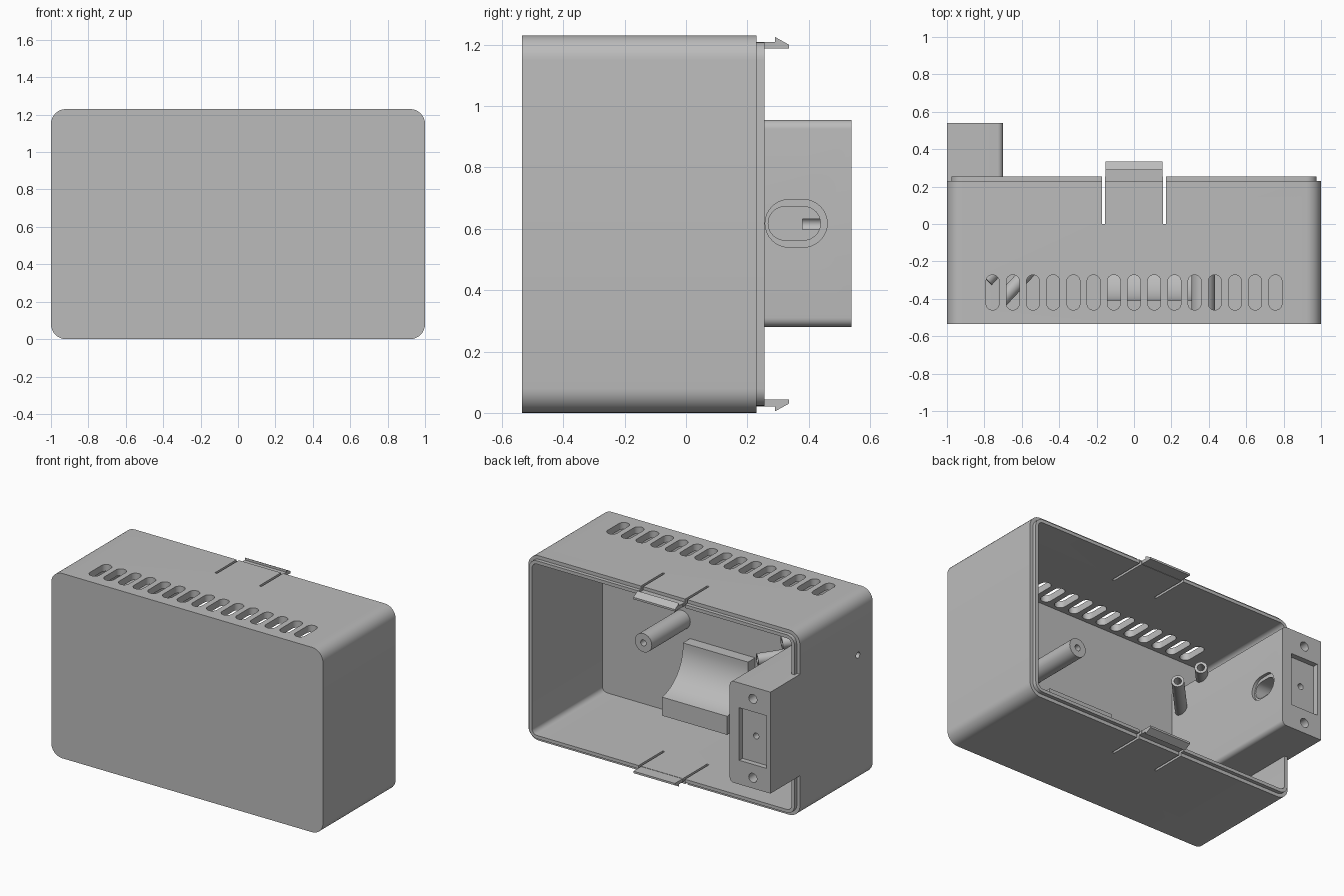
import bpy, bmesh, math
from mathutils import Vector

if "Cube" in bpy.data.objects:
    bpy.data.objects.remove(bpy.data.objects["Cube"], do_unlink=True)

grey = bpy.data.materials.new("plain grey")
grey.use_nodes = True
COLOUR = (0.5, 0.5, 0.5, 1)
grey.diffuse_color = COLOUR
grey.node_tree.nodes["Principled BSDF"].inputs["Base Color"].default_value = COLOUR

W, H = 1.0, 1.23              # half width, full height
FRONT, RIM, LIP, END = -0.535, 0.23, 0.255, 0.54


def finish(bm, name):
    bmesh.ops.recalc_face_normals(bm, faces=bm.faces)
    me = bpy.data.meshes.new(name)
    bm.to_mesh(me)
    bm.free()
    me.materials.append(grey)
    ob = bpy.data.objects.new(name, me)
    bpy.context.collection.objects.link(ob)
    return ob


def prism(name, pts, axis, a, b):
    """Extrude a 2D outline along one axis from a to b."""
    place = {"x": lambda u, v, t: (t, u, v),
             "y": lambda u, v, t: (u, t, v),
             "z": lambda u, v, t: (u, v, t)}[axis]
    bm = bmesh.new()
    base = bm.faces.new([bm.verts.new(place(u, v, a)) for u, v in pts])
    new = bmesh.ops.extrude_face_region(bm, geom=[base])["geom"]
    bmesh.ops.translate(bm, vec=Vector(place(0, 0, b - a)),
                        verts=[g for g in new if isinstance(g, bmesh.types.BMVert)])
    return finish(bm, name)


def rod(name, p, q, r):
    """Round bar between two points."""
    p, q = Vector(p), Vector(q)
    d = q - p
    bm = bmesh.new()
    bmesh.ops.create_cone(bm, cap_ends=True, segments=32, radius1=r, radius2=r, depth=d.length)
    rot = d.to_track_quat("Z", "Y").to_matrix()
    bmesh.ops.rotate(bm, matrix=rot, verts=bm.verts)
    bmesh.ops.translate(bm, vec=(p + q) / 2, verts=bm.verts)
    return finish(bm, name)


def rounded(u0, u1, v0, v1, r, n=8):
    pts = []
    for i, (cu, cv) in enumerate([(u1 - r, v1 - r), (u0 + r, v1 - r),
                                  (u0 + r, v0 + r), (u1 - r, v0 + r)]):
        for k in range(n + 1):
            a = math.pi / 2 * (i + k / n)
            p = (cu + r * math.cos(a), cv + r * math.sin(a))
            if not pts or math.dist(p, pts[-1]) > 1e-5:
                pts.append(p)
    if math.dist(pts[0], pts[-1]) < 1e-5:
        pts.pop()
    return pts


def rect(u0, u1, v0, v1):
    return [(u0, v0), (u1, v0), (u1, v1), (u0, v1)]


def combine(ob, tool, op):
    m = ob.modifiers.new("combine", "BOOLEAN")
    m.operation, m.object, m.solver = op, tool, "EXACT"
    bpy.context.view_layer.update()
    me = bpy.data.meshes.new_from_object(
        ob.evaluated_get(bpy.context.evaluated_depsgraph_get()))
    ob.modifiers.clear()
    ob.data = me
    bpy.data.objects.remove(tool, do_unlink=True)


def cut(ob, tool):
    combine(ob, tool, "DIFFERENCE")


def inset_outline(d):
    return rounded(-W + d, W - d, d, H - d, 0.08 - d)


# Hollow casing with a stepped rim, open at the back
casing = prism("casing", inset_outline(0), "y", FRONT, RIM)
combine(casing, prism("lip", inset_outline(0.023), "y", 0, LIP), "UNION")
cut(casing, prism("cavity", inset_outline(0.045), "y", FRONT + 0.05, 0.4))

# Mounting block flush with the right wall, rounded on its inner edges
R = 0.03
block_outline = [(-W, 0.28)] + [p for p in rounded(-W, -0.7, 0.28, 0.955, R)
                                if p[0] > -0.8] + [(-W, 0.955)]
block_outline.sort(key=lambda p: math.atan2(p[1] - 0.62, p[0] + 0.85))
combine(casing, prism("block", block_outline, "y", FRONT + 0.03, END), "UNION")

# Recess and screw holes in the back of the block
cut(casing, prism("recess", rect(-0.97, -0.77, 0.44, 0.79), "y", END - 0.035, 0.6))
for z, r in ((0.35, 0.03), (0.615, 0.02), (0.875, 0.03)):
    cut(casing, rod("screw_hole", (-0.87, 0.38, z), (-0.87, 0.6, z), r))

# Stepped oval slot in the inner side of the block
cut(casing, prism("slot_step", rounded(0.258, 0.46, 0.54, 0.695, 0.077), "x", -0.72, -0.6))
cut(casing, prism("slot", rounded(0.268, 0.438, 0.563, 0.672, 0.054), "x", -0.86, -0.6))

# Small hole in the outer right wall
cut(casing, rod("side_hole", (-1.1, -0.38, 0.85), (-0.9, -0.38, 0.85), 0.02))

# Row of vents through the top
for i in range(15):
    x = (i - 7) * 0.108
    cut(casing, prism("vent", rounded(x - 0.035, x + 0.035, -0.46, -0.272, 0.0349),
                      "z", 1.1, 1.3))

# Slits that free the clip tongues, top and bottom
for z in (0, H):
    for x in (-0.163, 0.163):
        cut(casing, prism("slit", rect(x - 0.008, x + 0.008, 0, 0.4), "z", z - 0.1, z + 0.1))

# Barbed snap clips
barb = [(0.15, 1.187), (0.335, 1.187), (0.335, 1.2), (0.29, 1.225), (0.29, 1.209), (0.15, 1.209)]
clips = [prism("upper_clip", barb, "x", -0.153, 0.153),
         prism("lower_clip", [(y, H - z) for y, z in barb], "x", -0.153, 0.153)]

# Curved cradle on the inside of the front
profile = [(-0.5, 0.57), (-0.5, 0.17), (-0.19, 0.17)]
for k in range(17):
    a = math.radians(-99 - 81 * k / 16)
    profile.append((-0.15 + 0.26 * math.cos(a), 0.55 + 0.26 * math.sin(a)))
profile.append((-0.41, 0.57))
cradle = prism("cradle", profile, "x", -0.17, 0.31)

# Standoff post with a pilot hole
post = rod("standoff_post", (0.37, -0.5, 0.68), (0.37, -0.08, 0.68), 0.062)
cut(post, rod("pilot", (0.37, -0.2, 0.68), (0.37, 0, 0.68), 0.02))

# Slanted cable tubes rising from the block
tubes = []
for name, dx, dz in (("lower_tube", 0, 0), ("upper_tube", -0.18, 0.16)):
    base, tip = Vector((-0.72 + dx, -0.42, 0.8 + dz)), Vector((-0.44 + dx, -0.12, 0.77 + dz))
    if dx:
        base = base.lerp(tip, 0.4)
    tube = rod(name, base, tip, 0.038)
    cut(tube, rod("bore", base.lerp(tip, 0.5), tip.lerp(base, -0.2), 0.022))
    tubes.append(tube)

# Smooth the curves, keep the edges sharp
bpy.ops.object.select_all(action="DESELECT")
for ob in [casing, cradle, post] + clips + tubes:
    ob.select_set(True)
    bpy.context.view_layer.objects.active = ob
bpy.ops.object.shade_smooth_by_angle(angle=math.radians(30))
